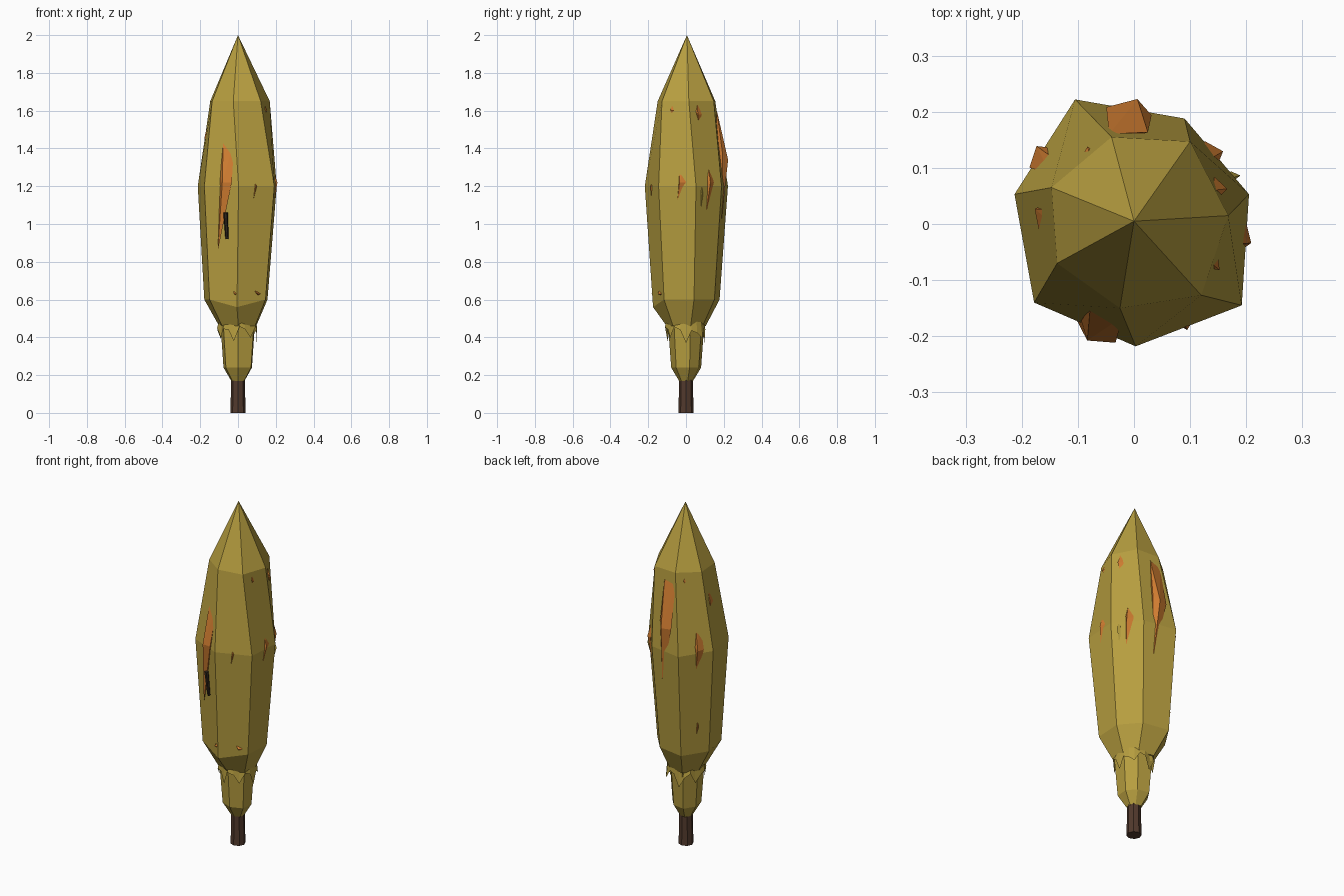
import bpy, bmesh, math, random
from mathutils import Vector

random.seed(4)
cube = bpy.data.objects.get("Cube")
if cube:
    bpy.data.objects.remove(cube)


def material(name, rgb):
    m = bpy.data.materials.new(name)
    m.use_nodes = True
    m.diffuse_color = (*rgb, 1)
    m.node_tree.nodes["Principled BSDF"].inputs["Base Color"].default_value = (*rgb, 1)
    return m


olive = material("olive foliage", (0.47, 0.34, 0.05))
orange = material("orange leaf", (0.62, 0.2, 0.03))
bark = material("brown bark", (0.085, 0.042, 0.026))
dark = material("dark twig", (0.03, 0.02, 0.012))


def finish(bm, name, mat):
    bmesh.ops.recalc_face_normals(bm, faces=bm.faces)
    mesh = bpy.data.meshes.new(name)
    bm.to_mesh(mesh)
    bm.free()
    mesh.materials.append(mat)
    obj = bpy.data.objects.new(name, mesh)
    bpy.context.collection.objects.link(obj)
    return obj


def loft(name, rings, mat, apex=None):
    """Skin a stack of rings; close with a cap below and a cap or apex above."""
    bm = bmesh.new()
    rows = [[bm.verts.new(p) for p in ring] for ring in rings]
    n = len(rows[0])
    for low, high in zip(rows, rows[1:]):
        for i in range(n):
            j = (i + 1) % n
            bm.faces.new((low[i], low[j], high[j], high[i]))
    bm.faces.new(rows[0][::-1])
    if apex:
        tip = bm.verts.new(apex)
        for i in range(n):
            bm.faces.new((rows[-1][i], rows[-1][(i + 1) % n], tip))
    else:
        bm.faces.new(rows[-1])
    return finish(bm, name, mat)


# Irregular seven-sided outlines at the waist and the shoulder
waist = [(-.105, .222), (-.213, .053), (-.178, -.14), (.003, -.218),
         (.192, -.145), (.205, .053), (.09, .188)]
shoulder = [(-.04, .155), (-.147, .065), (-.137, -.07), (-.025, -.15),
            (.12, -.127), (.168, .015), (.1, .147)]


def ring(outline, scale, z, shift=0):
    return [(x * scale + shift, y * scale, z) for x, y in outline]


# Main crown, tapering in below to the hem
base = ring(waist, .8, .6, -.008)
base[3] = (base[3][0], base[3][1], .56)
crown_rings = [ring(waist, .47, .46), base, ring(waist, 1, 1.2), ring(shoulder, 1, 1.65)]
loft("crown", crown_rings, olive, (0, .005, 2))

# Lower foliage and trunk
loft("lower_foliage", [ring(waist, .17, .17), ring(waist, .36, .24), ring(waist, .44, .48)], olive)
circle = [(math.cos(a * math.pi / 4) * .04, math.sin(a * math.pi / 4) * .04) for a in range(8)]
loft("trunk", [ring(circle, 1, 0), ring(circle, .9, .2)], bark)

# Ragged hem hanging round the neck
bm = bmesh.new()
count = 21
upper, lower = [], []
for i in range(count):
    a = math.tau * i / count
    d = Vector((math.cos(a), math.sin(a), 0))
    upper.append(bm.verts.new(d * .098 + Vector((0, 0, .5))))
    drop = random.uniform(.36, .4) if i % 3 == 0 else random.uniform(.42, .46)
    lower.append(bm.verts.new(d * random.uniform(.098, .114) + Vector((0, 0, drop))))
for i in range(count):
    j = (i + 1) % count
    bm.faces.new((lower[i], lower[j], upper[j], upper[i]))
finish(bm, "ragged_hem", olive)


def leaf(name, x, y, top, mid, bottom, width, mat=orange, lean=-.03, flat=.0, tuck=.05):
    """Faceted leaf shard, widest at mid, sunk into the crown at both ends."""
    out = Vector((x, y, 0)).normalized()
    side = Vector((-out.y, out.x, 0))

    def at(z, across, depth):
        return Vector((x, y, z)) + side * across - out * depth

    points = [at(top, -width * flat, tuck), at(top - .02, width * flat + .005, tuck),
              at(mid, -width * .2, 0), at(mid, width * .5, .012),
              at(mid + .03, -width * .5, .03),
              at(bottom, lean, .035), at(mid, 0, .07)]
    bm = bmesh.new()
    verts = [bm.verts.new(p) for p in points]
    hull = bmesh.ops.convex_hull(bm, input=verts)
    loose = [v for v in bm.verts if not v.link_faces]
    bmesh.ops.delete(bm, geom=loose, context='VERTS')
    finish(bm, name, mat)


# Autumn leaves scattered over the crown
leaf("leaf_front", -.07, -.212, 1.46, 1.22, .86, .07, lean=-.05, flat=.4, tuck=.06)
leaf("leaf_front_left", .1, -.186, 1.29, 1.2, 1.0, .03)
leaf("leaf_left", .21, -.025, 1.37, 1.22, 1.0, .045, lean=-.04, flat=.4)
leaf("leaf_back_left", .152, .137, 1.41, 1.22, 1.0, .05, lean=-.02)
leaf("leaf_high_left", .163, .07, 1.65, 1.58, 1.46, .04, lean=.02, tuck=.025)
leaf("leaf_high_front_left", .155, -.078, 1.64, 1.6, 1.54, .025, lean=.01, tuck=.02)
leaf("leaf_back", -.01, .222, 1.6, 1.34, 1.02, .08, flat=.4, tuck=.06)
leaf("leaf_back_right", -.18, .13, 1.41, 1.22, 1.0, .055, lean=-.02, flat=.2)
leaf("leaf_right", -.178, .015, 1.63, 1.46, 1.16, .06, lean=.03, flat=.2, tuck=.04)
leaf("leaf_high_back", -.088, .135, 1.64, 1.6, 1.48, .03, lean=.01, tuck=.02)
leaf("leaf_low_front", -.015, -.185, .66, .63, .61, .03, lean=.01, tuck=.03)
leaf("leaf_low_front_left", .115, -.142, .66, .63, .61, .06, lean=.02, tuck=.03)
leaf("leaf_low_back", -.158, .112, .82, .76, .64, .015, lean=-.01, tuck=.02)
leaf("green_leaf", .188, .09, 1.22, 1.16, 1.03, .02, mat=olive, lean=0, tuck=.02)

# Small dead twig on the front
hexagon = [(math.cos(a * math.pi / 3) * .012, math.sin(a * math.pi / 3) * .012) for a in range(6)]
twig = loft("twig", [ring(hexagon, .7, -.07), ring(hexagon, 1, .07, -.008)], dark)
twig.location = (-.058, -.192, .99)
twig.rotation_euler.x = .08
